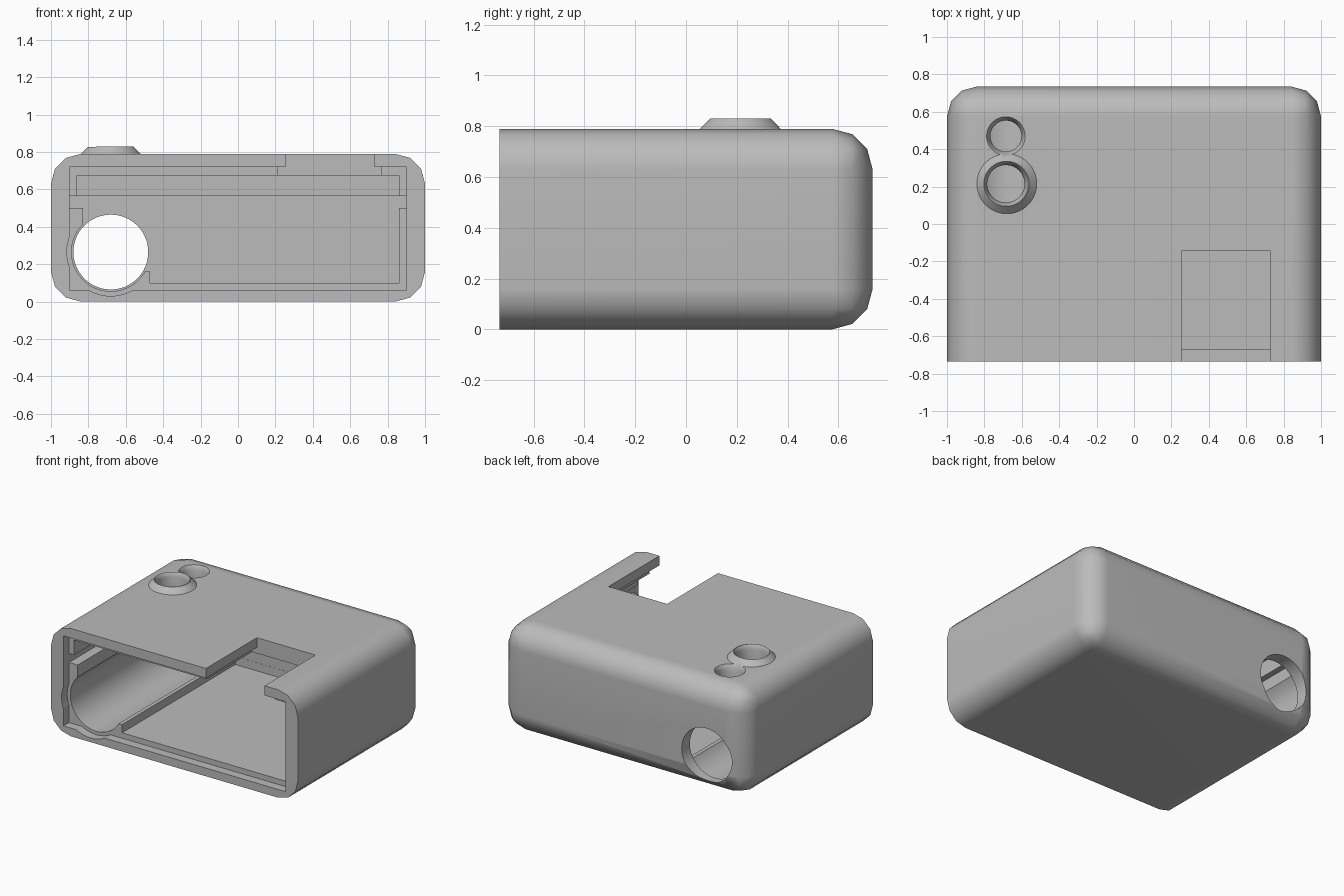
import bpy, bmesh
from math import radians
from mathutils import Matrix

if "Cube" in bpy.data.objects:
    bpy.data.objects.remove(bpy.data.objects["Cube"], do_unlink=True)

grey = bpy.data.materials.new("plain grey")
grey.use_nodes = True
GREY = (0.5, 0.5, 0.5, 1)
grey.diffuse_color = GREY
grey.node_tree.nodes["Principled BSDF"].inputs["Base Color"].default_value = GREY

FRONT, BACK = -0.735, 0.735
HEIGHT = 0.79
OPEN = FRONT - 0.1          # cutters start in front of the mouth
TUBE_X, TUBE_Z = -0.68, 0.265


def finish(bm, name):
    bmesh.ops.recalc_face_normals(bm, faces=bm.faces[:])
    mesh = bpy.data.meshes.new(name)
    bm.to_mesh(mesh)
    bm.free()
    mesh.materials.append(grey)
    ob = bpy.data.objects.new(name, mesh)
    bpy.context.collection.objects.link(ob)
    return ob


def box_mesh(x, y, z):
    bm = bmesh.new()
    bmesh.ops.create_cube(bm, size=1)
    for v in bm.verts:
        v.co = [r[0] if c < 0 else r[1] for c, r in zip(v.co, (x, y, z))]
    return bm


def box(name, x, y, z):
    return finish(box_mesh(x, y, z), name)


def cone(name, x, y, z, r1, r2, depth, along_y=False):
    """Cone or cylinder starting at the given point, along +z or +y."""
    bm = bmesh.new()
    bmesh.ops.create_cone(bm, cap_ends=True, segments=64, radius1=r1, radius2=r2, depth=depth)
    bmesh.ops.translate(bm, verts=bm.verts, vec=(0, 0, depth / 2))
    if along_y:
        bmesh.ops.rotate(bm, verts=bm.verts, matrix=Matrix.Rotation(radians(-90), 3, "X"))
    bmesh.ops.translate(bm, verts=bm.verts, vec=(x, y, z))
    return finish(bm, name)


def apply_all(ob):
    bpy.context.view_layer.objects.active = ob
    bpy.ops.object.select_all(action="DESELECT")
    ob.select_set(True)
    for m in list(ob.modifiers):
        bpy.ops.object.modifier_apply(modifier=m.name)


def combine(ob, tool, operation="DIFFERENCE"):
    m = ob.modifiers.new("combine", "BOOLEAN")
    m.operation, m.solver, m.object = operation, "EXACT", tool
    apply_all(ob)
    bpy.data.objects.remove(tool, do_unlink=True)


# Outer shell: every edge is rounded except the four at the open front
bm = box_mesh((-1, 1), (FRONT, BACK), (0, HEIGHT))
edges = [e for e in bm.edges if max(v.co.y for v in e.verts) > 0]
bmesh.ops.bevel(bm, geom=edges, offset=0.16, offset_type="OFFSET", segments=3,
                profile=0.5, affect="EDGES", clamp_overlap=True)
shell = finish(bm, "case_shell")

# Raised button collar
combine(shell, cone("button_collar", TUBE_X, 0.215, HEIGHT - 0.02, 0.18, 0.12, 0.06), "UNION")

# Stepped lip for the cover
combine(shell, box("lip", (-0.9, 0.9), (OPEN, -0.67), (0.06, 0.72)))
combine(shell, cone("lip_round", TUBE_X, OPEN, TUBE_Z, 0.235, 0.235, -0.67 - OPEN, True))

# Inner cavity: main bay, side step, board groove and upper bay
for name, x, z, end in (
    ("main_bay", (-0.47, 0.86), (0.10, 0.53), 0.64),
    ("side_step", (-0.83, 0), (0.16, 0.54), 0.641),
    ("board_groove", (-0.9, 0.9), (0.5, 0.565), 0.642),
    ("upper_bay", (-0.86, 0.86), (0.55, 0.675), 0.6),
):
    combine(shell, box(name, x, (OPEN, end), z))

# Round trough and its opening through the back
combine(shell, cone("trough", TUBE_X, OPEN, TUBE_Z, 0.21, 0.21, 0.638 - OPEN, True))
combine(shell, cone("back_hole", TUBE_X, 0.5, TUBE_Z, 0.2, 0.2, 0.4, True))

# Notch in the top with a wider slot beneath it
combine(shell, box("notch", (0.255, 0.73), (OPEN, -0.145), (0.6, 0.9)))
combine(shell, box("notch_slot", (0.215, 0.765), (OPEN, -0.146), (0.62, 0.72)))

# Button hole and small light hole, both with chamfered mouths
for y, top, r in ((0.215, 0.83, 0.1), (0.47, HEIGHT, 0.083)):
    combine(shell, cone("hole", TUBE_X - 0.005, y, 0.55, r, r, 0.4))
    combine(shell, cone("chamfer", TUBE_X - 0.005, y, top - 0.03, r, r + 0.03, 0.045))

# Smooth rounded edges, keeping the cut edges crisp
bpy.context.view_layer.objects.active = shell
shell.select_set(True)
bpy.ops.object.shade_smooth_by_angle(angle=radians(38))
weighted = shell.modifiers.new("weighted normals", "WEIGHTED_NORMAL")
weighted.keep_sharp = True
